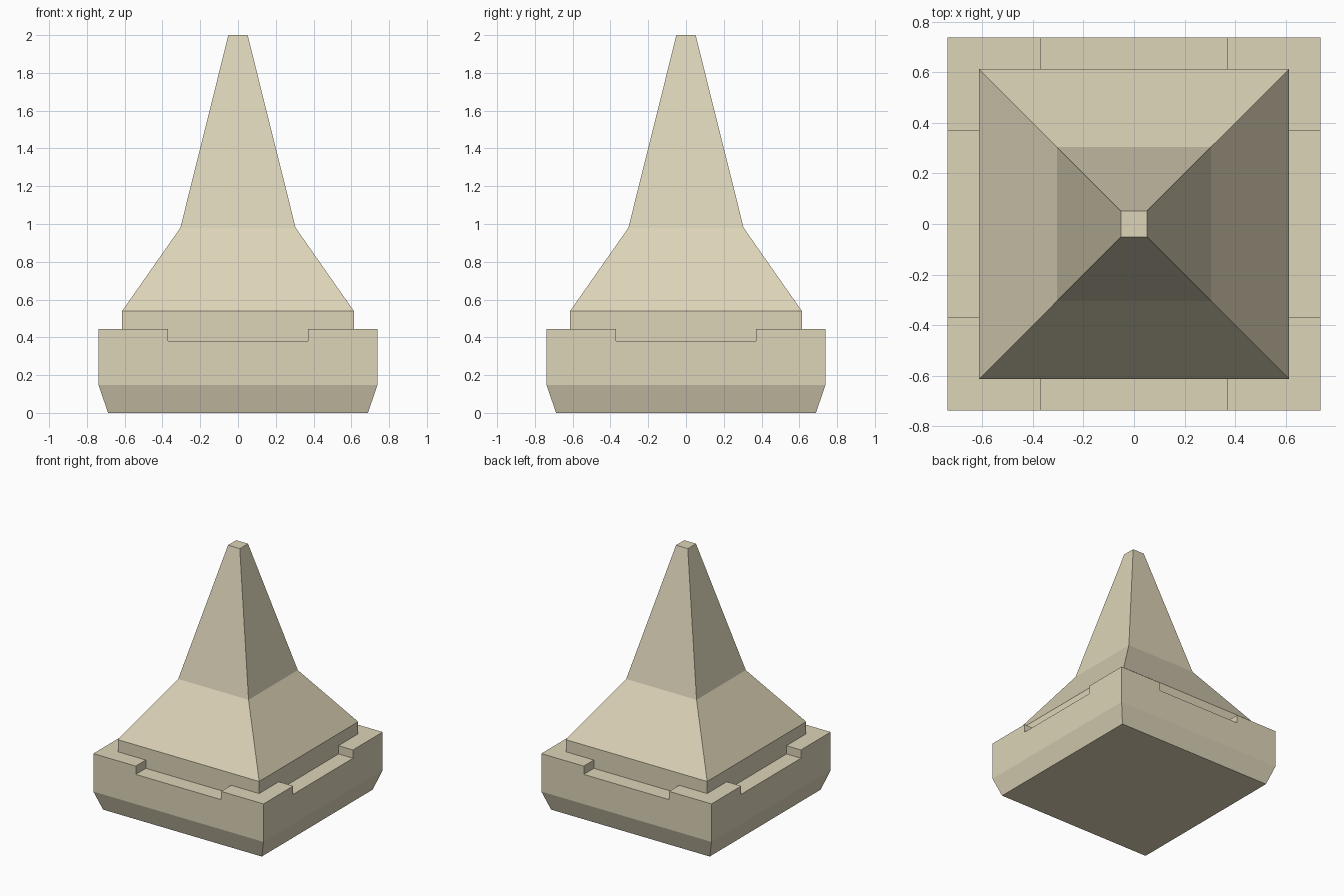
import bpy, bmesh
from mathutils import Matrix

if "Cube" in bpy.data.objects:
    bpy.data.objects.remove(bpy.data.objects["Cube"])

stone = bpy.data.materials.new("stone")
stone.diffuse_color = (0.72, 0.66, 0.48, 1)
stone.use_nodes = True
stone.node_tree.nodes["Principled BSDF"].inputs["Base Color"].default_value = stone.diffuse_color


def make_object(name, bm):
    bmesh.ops.recalc_face_normals(bm, faces=bm.faces)
    mesh = bpy.data.meshes.new(name)
    bm.to_mesh(mesh)
    bm.free()
    mesh.materials.append(stone)
    obj = bpy.data.objects.new(name, mesh)
    bpy.context.collection.objects.link(obj)
    return obj


def square_loft(name, profile):
    """Stack of square rings given as (half width, height), capped at both ends."""
    bm = bmesh.new()
    rings = [[bm.verts.new((sx * h, sy * h, z))
              for sx, sy in ((-1, -1), (1, -1), (1, 1), (-1, 1))]
             for h, z in profile]
    for a, b in zip(rings, rings[1:]):
        for i in range(4):
            j = (i + 1) % 4
            bm.faces.new((a[i], a[j], b[j], b[i]))
    bm.faces.new(rings[0])
    bm.faces.new(rings[-1])
    return make_object(name, bm)


# Chamfered plinth, short collar and two-slope spire as one solid
spire = square_loft("spire_on_plinth", [
    (0.688, 0), (0.738, 0.147), (0.738, 0.445), (0.613, 0.445),
    (0.613, 0.54), (0.305, 0.98), (0.051, 2.0)])

# Shallow notch in the middle of each plinth rim
bm = bmesh.new()
for k in range(4):
    turn = Matrix.Rotation(k * 1.5707963267948966, 4, 'Z')
    place = Matrix.Translation((0, -0.713, 0.43)) @ Matrix.Diagonal((0.74, 0.2, 0.1, 1))
    bmesh.ops.create_cube(bm, size=1, matrix=turn @ place)
cutter = make_object("notch_cutter", bm)
cutter.hide_render = True

cut = spire.modifiers.new("rim_notches", 'BOOLEAN')
cut.operation = 'DIFFERENCE'
cut.solver = 'EXACT'
cut.object = cutter
bpy.context.view_layer.objects.active = spire
spire.select_set(True)
bpy.ops.object.modifier_apply(modifier=cut.name)
bpy.data.objects.remove(cutter)
